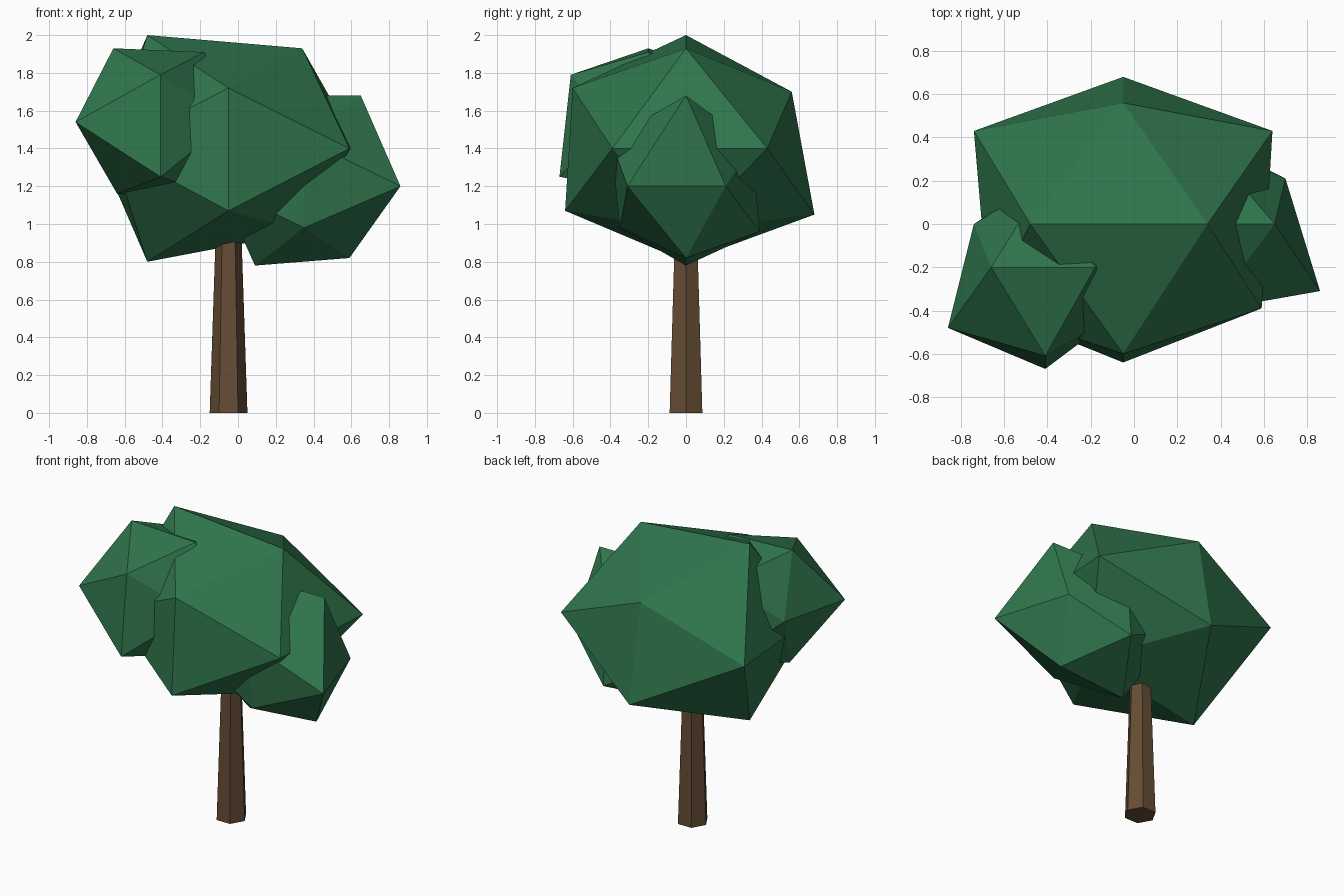
import bpy
import bmesh
from mathutils import Matrix

cube = bpy.data.objects.get("Cube")
if cube:
    bpy.data.objects.remove(cube, do_unlink=True)


def make_material(name, colour):
    mat = bpy.data.materials.new(name)
    mat.use_nodes = True
    mat.diffuse_color = (*colour, 1)
    mat.node_tree.nodes["Principled BSDF"].inputs["Base Color"].default_value = (*colour, 1)
    return mat


def add_object(name, bm, mat):
    bmesh.ops.recalc_face_normals(bm, faces=bm.faces)
    mesh = bpy.data.meshes.new(name)
    bm.to_mesh(mesh)
    bm.free()
    mesh.materials.append(mat)
    bpy.context.collection.objects.link(bpy.data.objects.new(name, mesh))


def leaf_clump(name, ridge_y, ridge, mid_x, spine, mid_z, sides):
    """Uneven twenty-sided clump spanned by three crossing rectangles."""
    points = [(x, ridge_y, z) for x, z in ridge]
    points += [(mid_x, y, z) for y, z in spine]
    points += [(x, y, mid_z) for x, y in sides]
    bm = bmesh.new()
    for p in points:
        bm.verts.new(p)
    bmesh.ops.convex_hull(bm, input=bm.verts)
    add_object(name, bm, leaf_green)


leaf_green = make_material("leaf green", (0.029, 0.178, 0.072))
bark_brown = make_material("bark brown", (0.13, 0.073, 0.034))

# Tapered six-sided trunk
height = 1.1
bm = bmesh.new()
bmesh.ops.create_cone(bm, cap_ends=True, segments=6, radius1=0.1, radius2=0.063, depth=height,
                      matrix=Matrix.Translation((-0.05, 0, height / 2))
                      @ Matrix.Rotation(0.5235988, 4, "Z"))
add_object("trunk", bm, bark_brown)

# Large central crown
leaf_clump("main_crown", 0,
           [(-0.48, 2.0), (0.34, 1.93), (-0.48, 0.8), (0.36, 0.96)],
           -0.05, [(-0.60, 1.72), (-0.64, 1.07), (0.56, 1.70), (0.68, 1.05)],
           1.4, [(0.59, -0.39), (0.64, 0.43), (-0.74, 0.43), (-0.67, -0.39)])

# Raised clump at the front
leaf_clump("upper_clump", -0.2,
           [(-0.66, 1.93), (-0.18, 1.91), (-0.64, 1.16), (-0.15, 1.16)],
           -0.41, [(-0.61, 1.79), (-0.67, 1.25), (0.2, 1.79), (0.22, 1.25)],
           1.54, [(-0.86, -0.48), (-0.74, 0.0), (-0.05, -0.4), (0.0, 0.02)])

# Low clump at the side
leaf_clump("lower_clump", 0,
           [(0.65, 1.68), (0.06, 1.68), (0.59, 0.82), (0.09, 0.78)],
           0.35, [(-0.40, 1.45), (-0.35, 0.98), (0.35, 1.42), (0.39, 0.96)],
           1.2, [(0.86, -0.31), (0.70, 0.21), (-0.1, -0.27), (-0.1, 0.27)])
